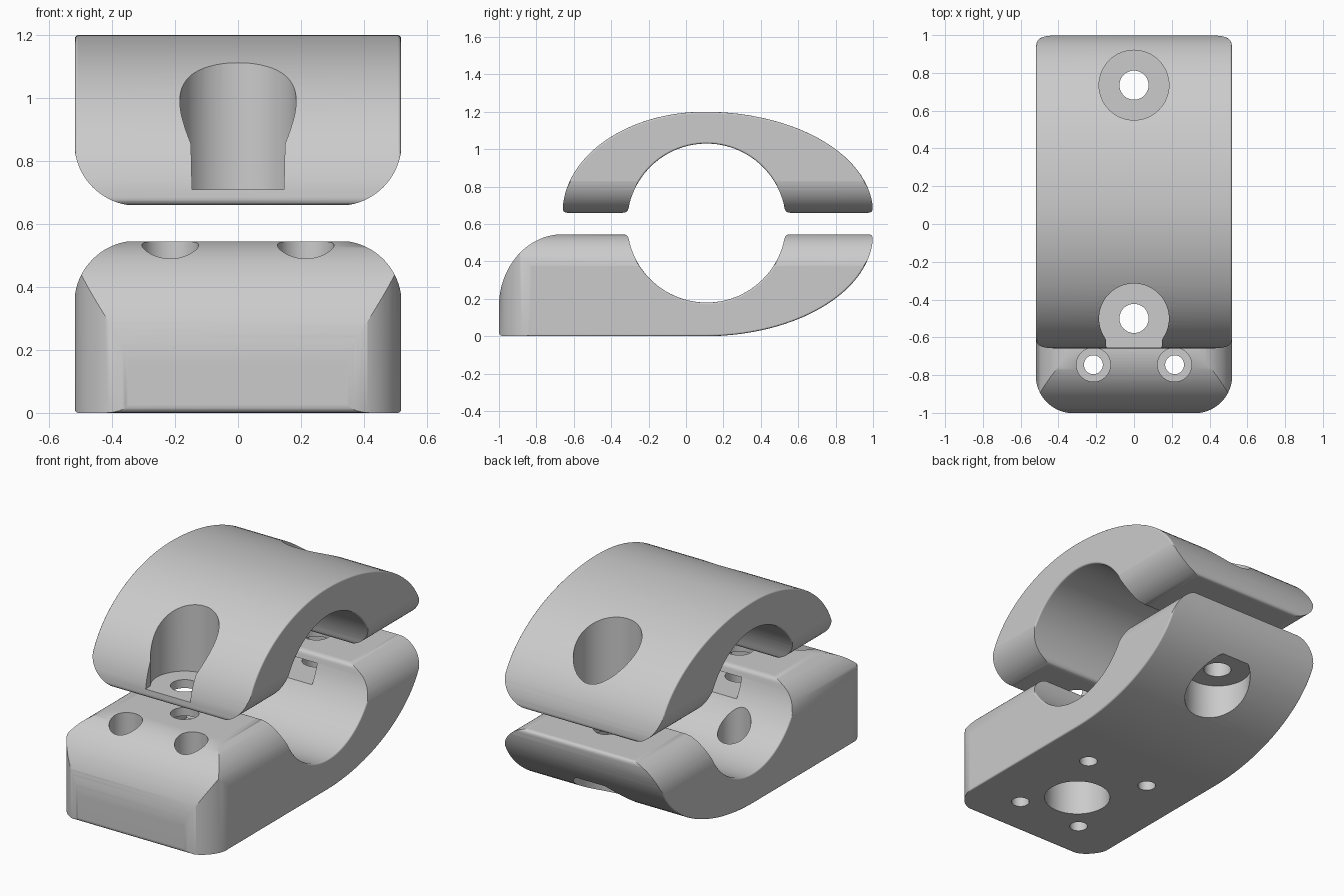
import bpy, bmesh
from math import sin, cos, radians, asin, degrees
from mathutils import Vector

cube = bpy.data.objects.get("Cube")
if cube:
    bpy.data.objects.remove(cube, do_unlink=True)

grey = bpy.data.materials.new("light_grey")
grey.use_nodes = True
grey.diffuse_color = (0.6, 0.6, 0.6, 1)
grey.node_tree.nodes["Principled BSDF"].inputs["Base Color"].default_value = (0.6, 0.6, 0.6, 1)

HALF = 0.518                      # half width of the clamp
BORE_Y, BORE_Z, BORE_R = 0.11, 0.605, 0.425
TOP_Z, LOW_Z = 0.66, 0.545        # the two parting faces
BOLTS = (0.735, -0.5)


def arc(cx, cy, a, b, start, end, n=32):
    """Points on an elliptical arc, angles in degrees."""
    angles = [radians(start + (end - start) * i / n) for i in range(n + 1)]
    return [(cx + a * cos(t), cy + b * sin(t)) for t in angles]


def soften(points, r=0.026):
    """Round the sharp corners of a closed outline."""
    pts = [Vector(p) for p in points]
    n = len(pts)
    sharp = [p for i, p in enumerate(pts)
             if (p - pts[i - 1]).angle(pts[(i + 1) % n] - p) > radians(40)]
    # Clear room beside each corner for its rounding
    pts = [p for p in pts if p in sharp or all((p - s).length > r * 1.2 for s in sharp)]
    n = len(pts)
    out = []
    for i, p in enumerate(pts):
        if p not in sharp:
            out.append(p)
            continue
        p0 = p + (pts[i - 1] - p).normalized() * r
        p1 = p + (pts[(i + 1) % n] - p).normalized() * r
        for t in (0, 0.25, 0.5, 0.75, 1):
            out.append(p0 * (1 - t) ** 2 + p * 2 * t * (1 - t) + p1 * t * t)
    return out


def inset(points, d):
    """Shift a smooth closed outline inward by d."""
    pts = [Vector(p) for p in points]
    n = len(pts)
    area = sum(pts[i - 1].cross(pts[i]) for i in range(n))
    s = d if area > 0 else -d
    out = []
    for i, p in enumerate(pts):
        t = (pts[(i + 1) % n] - pts[i - 1]).normalized()
        out.append(p + Vector((-t.y, t.x)) * s)
    return out


def prism(name, points, axis, lo, hi, rim=0):
    """Extrude an outline along an axis, optionally rounding the cap rims."""
    place = {"x": lambda p, t: (t, p[0], p[1]),
             "y": lambda p, t: (p[0], t, p[1]),
             "z": lambda p, t: (p[0], p[1], t)}[axis]
    levels = [(lo, points), (hi, points)]
    if rim:
        steps = [(rim * (1 - sin(radians(a))), rim * (1 - cos(radians(a))))
                 for a in (90, 60, 30, 0)]
        levels = [(lo + dz, inset(points, d)) for dz, d in steps]
        levels += [(hi - dz, inset(points, d)) for dz, d in reversed(steps)]
    bm = bmesh.new()
    rings = [[bm.verts.new(place(p, t)) for p in outline] for t, outline in levels]
    bm.faces.new(rings[0])
    bm.faces.new(rings[-1])
    n = len(points)
    for low, high in zip(rings, rings[1:]):
        for i in range(n):
            bm.faces.new((low[i - 1], low[i], high[i], high[i - 1]))
    bmesh.ops.recalc_face_normals(bm, faces=bm.faces)
    mesh = bpy.data.meshes.new(name)
    bm.to_mesh(mesh)
    bm.free()
    obj = bpy.data.objects.new(name, mesh)
    mesh.materials.append(grey)
    bpy.context.collection.objects.link(obj)
    return obj


def combine(body, cutter, operation='DIFFERENCE'):
    """Apply a boolean and remove the cutter."""
    cutter.hide_render = True
    mod = body.modifiers.new("cut", 'BOOLEAN')
    mod.operation, mod.solver, mod.object = operation, 'EXACT', cutter
    bpy.context.view_layer.objects.active = body
    bpy.ops.object.modifier_apply(modifier=mod.name)
    bpy.data.objects.remove(cutter, do_unlink=True)


def drill(body, x, y, r, lo, hi):
    combine(body, prism("drill", arc(x, y, r, r, 0, 354.375, 63), "z", lo, hi))


def rounded_end(edge, d, r=0.2):
    """Outline with two rounded corners at one end, open-ended along d."""
    w = HALF + 0.002
    far, c = edge + 3 * d, edge + r * d
    return ([(-w, far)] + arc(-w + r, c, r, r, 180, 180 + 90 * d, 20)
            + arc(w - r, c, r, r, -90 * d, 0, 20) + [(w, far)])


def finish(body):
    bpy.ops.object.select_all(action='DESELECT')
    body.select_set(True)
    bpy.context.view_layer.objects.active = body
    bpy.ops.object.shade_smooth_by_angle(angle=radians(32))
    mod = body.modifiers.new("flat_face_normals", 'WEIGHTED_NORMAL')
    mod.keep_sharp = True


# Upper clamp half: arched shell over the bore
a = degrees(asin((TOP_Z - BORE_Z) / BORE_R))
outline = (arc(0.1, TOP_Z, 0.9, 0.54, 0, 90) + arc(0.1, TOP_Z, 0.76, 0.54, 90, 180)[1:]
           + arc(BORE_Y, BORE_Z, BORE_R, BORE_R, 180 - a, a, 48))
upper = prism("upper_clamp", soften(outline), "x", -HALF, HALF, 0.01)
combine(upper, prism("end_shape", rounded_end(TOP_Z - 0.002, 1), "y", -2, 2), 'INTERSECT')

# Bolt head pockets of the upper half, the front one open to the front
drill(upper, 0, BOLTS[0], 0.185, 0.71, 2)
pocket = arc(0, BOLTS[1], 0.185, 0.185, -36, 216, 48) + [(-0.14, -0.75), (0.14, -0.75)]
combine(upper, prism("pocket", pocket, "z", 0.71, 2))
for y in BOLTS:
    drill(upper, 0, y, 0.077, 0.3, 2)
finish(upper)

# Lower clamp half: cradle with a rounded mounting foot
a = degrees(asin((BORE_Z - LOW_Z) / BORE_R))
outline = ([(-1, 0)] + arc(0.1, LOW_Z, 0.9, LOW_Z, -90, 0)
           + arc(BORE_Y, BORE_Z, BORE_R, BORE_R, -a, a - 180, 48)
           + arc(-0.66, 0.16, 0.34, 0.385, 90, 180))
lower = prism("lower_clamp", soften(outline), "x", -HALF, HALF, 0.01)
combine(lower, prism("end_shape", rounded_end(LOW_Z + 0.002, -1), "y", -2, 2), 'INTERSECT')
combine(lower, prism("foot_shape", rounded_end(-1.002, 1), "z", -1, 2), 'INTERSECT')

# Bolt holes, recesses underneath, and nut slots reached from the bore
for y in BOLTS:
    drill(lower, 0, y, 0.185, -1, 0.29)
    drill(lower, 0, y, 0.077, -1, 1)
    side = 1 if y > BORE_Y else -1
    inner, outer = BORE_Y + side * 0.2, y + side * 0.15
    slot = [(-0.155, inner), (0.155, inner), (0.155, outer), (-0.155, outer)]
    combine(lower, prism("nut_slot", slot, "z", 0.385, 0.495))

# Four countersunk mounting screw holes
for x in (-0.215, 0.215):
    for y in (-0.745, -0.145):
        drill(lower, x, y, 0.09, 0.1, 1)
        drill(lower, x, y, 0.05, -1, 1)
finish(lower)
